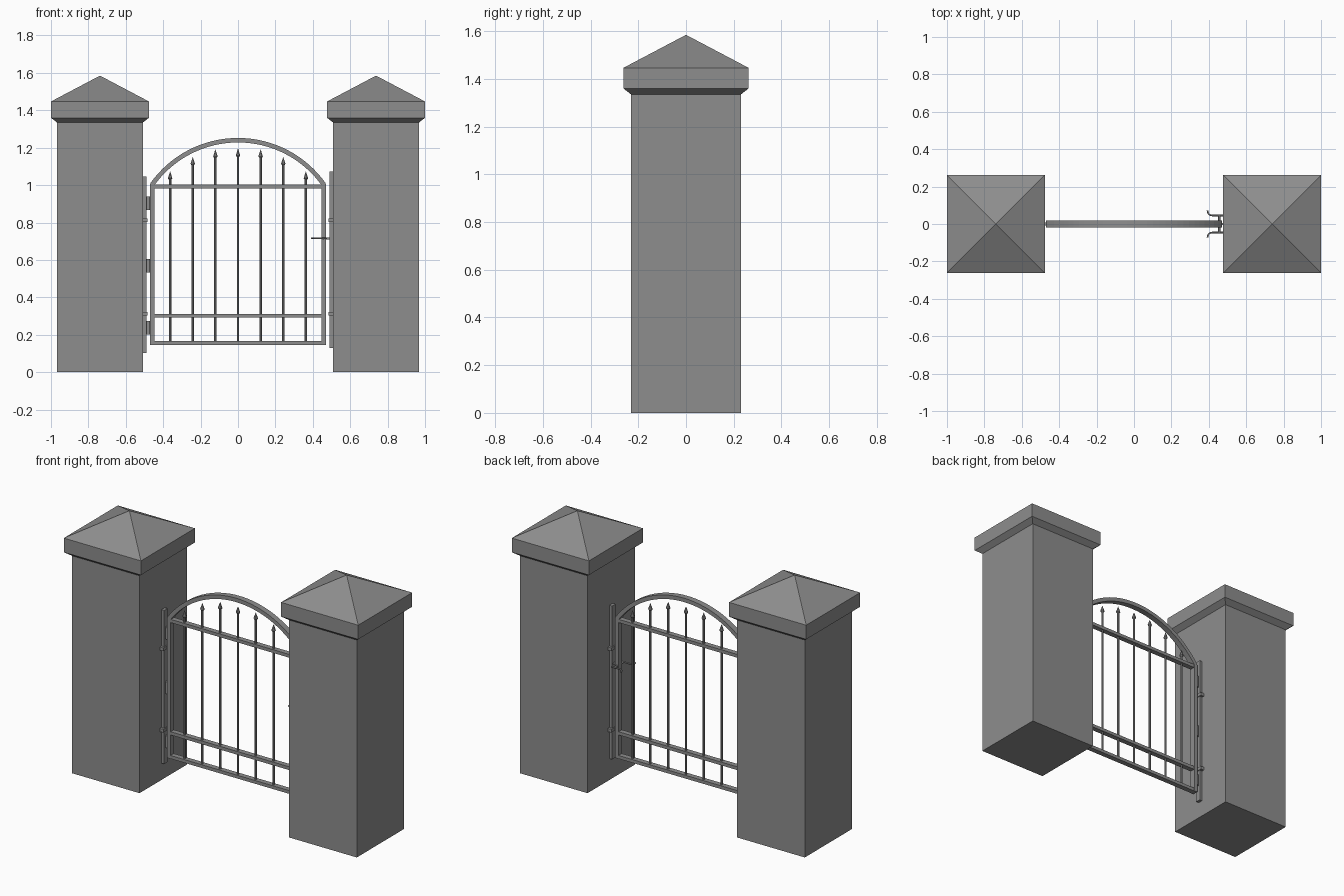
import bpy, bmesh, math
from mathutils import Vector

if "Cube" in bpy.data.objects:
    bpy.data.objects.remove(bpy.data.objects["Cube"], do_unlink=True)

GREY = (0.27, 0.27, 0.27, 1)
grey = bpy.data.materials.new("mid_grey")
grey.use_nodes = True
grey.diffuse_color = GREY
grey.node_tree.nodes["Principled BSDF"].inputs["Base Color"].default_value = GREY


def finish(name, bm):
    bmesh.ops.recalc_face_normals(bm, faces=bm.faces)
    mesh = bpy.data.meshes.new(name)
    bm.to_mesh(mesh)
    bm.free()
    mesh.materials.append(grey)
    obj = bpy.data.objects.new(name, mesh)
    bpy.context.collection.objects.link(obj)
    return obj


def loft(name, rings, closed=False):
    """Skin a list of point rings, capping the ends."""
    bm = bmesh.new()
    rows = [[bm.verts.new(p) for p in ring] for ring in rings]
    for a, b in zip(rows, rows[1:]):
        n = len(a)
        for i in range(n):
            bm.faces.new((a[i], a[(i + 1) % n], b[(i + 1) % n], b[i]))
    bm.faces.new(rows[0])
    bm.faces.new(rows[-1])
    bmesh.ops.remove_doubles(bm, verts=bm.verts, dist=1e-5)
    return finish(name, bm)


def box(name, x, y, z):
    """Box from (min, max) pairs."""
    return loft(name, [[(x[0], y[0], h), (x[1], y[0], h), (x[1], y[1], h), (x[0], y[1], h)]
                       for h in z])


def turned(name, x, y, profile, sides=8):
    """Upright part with a (radius, height) profile."""
    rings = []
    for r, h in profile:
        angles = [2 * math.pi * (i + 0.5) / sides for i in range(sides)]
        rings.append([(x + r * math.cos(a), y + r * math.sin(a), h) for a in angles])
    return loft(name, rings)


def rod(name, points, radius):
    """Round rod along a path."""
    curve = bpy.data.curves.new(name, "CURVE")
    curve.dimensions = "3D"
    curve.bevel_depth = radius
    curve.bevel_resolution = 1
    curve.use_fill_caps = True
    spline = curve.splines.new("POLY")
    spline.points.add(len(points) - 1)
    for p, co in zip(spline.points, points):
        p.co = (*co, 1)
    curve.materials.append(grey)
    obj = bpy.data.objects.new(name, curve)
    bpy.context.collection.objects.link(obj)
    bpy.ops.object.select_all(action="DESELECT")
    obj.select_set(True)
    bpy.context.view_layer.objects.active = obj
    bpy.ops.object.convert(target="MESH")


# Pillars with flared pyramid caps
POST_X = 0.738
R2 = math.sqrt(2)
for side, s in (("left", 1), ("right", -1)):
    turned(side + "_pillar", s * POST_X, 0, [(0.23 * R2, 0), (0.23 * R2, 1.335)], 4)
    turned(side + "_pillar_cap", s * POST_X, 0,
           [(0.23 * R2, 1.335), (0.262 * R2, 1.36), (0.262 * R2, 1.447), (0.0005, 1.585)], 4)

# Gate frame: stiles and rails
DEPTH = (-0.018, 0.018)
for side, s in (("left", 1), ("right", -1)):
    box(side + "_stile", sorted((s * 0.447, s * 0.47)), DEPTH, (0.146, 1.005))
for name, z in (("bottom_rail", 0.156), ("lower_rail", 0.302), ("upper_rail", 0.992)):
    box(name, (-0.448, 0.448), (-0.016, 0.016), (z - 0.01, z + 0.01))

# Arched top bar
RADIUS, CENTRE_Z, HALF = 0.563, 0.677, math.radians(54.8)
arch = []
for i in range(33):
    a = -HALF + 2 * HALF * i / 32
    ring = []
    for dr, y in ((-0.012, -0.018), (0.012, -0.018), (0.012, 0.018), (-0.012, 0.018)):
        r = RADIUS + dr
        ring.append((r * math.sin(a), y, CENTRE_Z + r * math.cos(a)))
    arch.append(ring)
loft("arch_bar", arch)

# Pickets with spear points
TIPS = (1.195, 1.19, 1.15, 1.073)
for i in range(-3, 4):
    tip = TIPS[abs(i)]
    turned(f"picket_{i + 4}", i * 0.121, 0, [(0.007, 0.155), (0.007, tip - 0.04)])
    turned(f"spear_point_{i + 4}", i * 0.121, 0,
           [(0.007, tip - 0.045), (0.013, tip - 0.036), (0.0005, tip)])

# Wall bars with their clamps
for side, s, z in (("left", 1, (0.13, 1.072)), ("right", -1, (0.102, 1.045))):
    box(side + "_wall_bar", sorted((s * 0.49, s * 0.508)), (-0.016, 0.016), z)
    for level, h in (("lower", 0.312), ("upper", 0.812)):
        box(f"{side}_{level}_clamp", sorted((s * 0.485, s * 0.508)), (-0.032, 0.032),
            (h - 0.01, h + 0.01))

# Hinges
for i, z in enumerate((0.238, 0.57, 0.904)):
    turned(f"hinge_barrel_{i + 1}", -0.48, 0, [(0.011, z - 0.036), (0.011, z + 0.036)], 12)
    box(f"hinge_leaf_{i + 1}", (-0.492, -0.468), (-0.004, 0.004), (z - 0.03, z + 0.03))

# Latch: lever handle on each face, spindle and bolt
Z = 0.715
for side, s in (("front", -1), ("back", 1)):
    path = [(0.475, s * 0.045, Z), (0.42, s * 0.045, Z), (0.404, s * 0.049, Z),
            (0.396, s * 0.058, Z), (0.393, s * 0.072, Z)]
    rod(side + "_lever", path, 0.0045)
rod("latch_spindle", [(0.456, -0.047, Z), (0.456, 0.047, Z)], 0.006)
box("latch_bolt", (0.46, 0.505), (-0.006, 0.006), (Z - 0.005, Z + 0.005))
